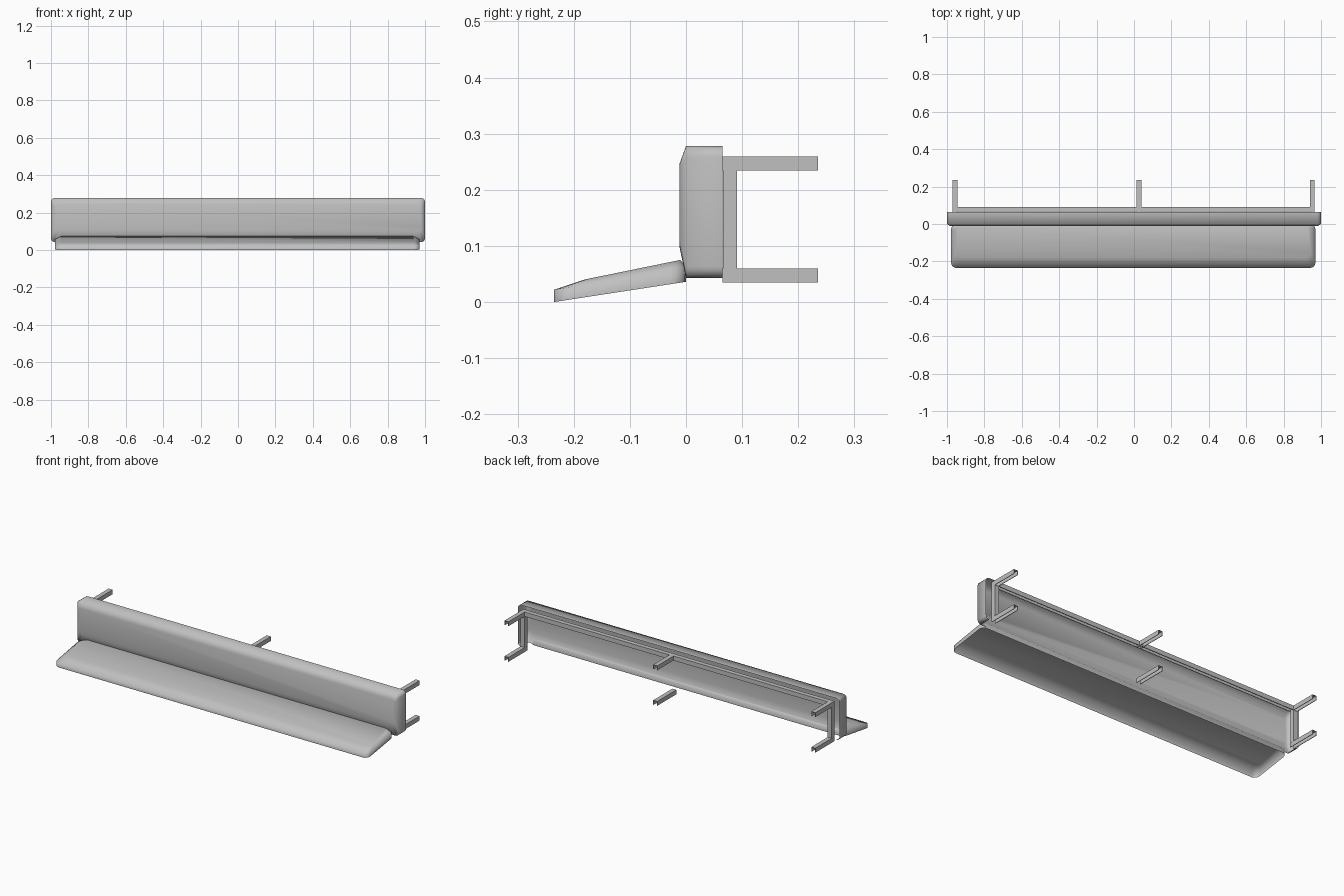
import bpy, bmesh, math

cube = bpy.data.objects.get("Cube")
if cube:
    bpy.data.objects.remove(cube, do_unlink=True)

grey = bpy.data.materials.new("light grey")
grey.use_nodes = True
colour = (0.53, 0.53, 0.53, 1)
grey.diffuse_color = colour
grey.node_tree.nodes["Principled BSDF"].inputs["Base Color"].default_value = colour

STEPS = 4  # segments per rounded corner


def finish(name, bm, smooth=0):
    bmesh.ops.recalc_face_normals(bm, faces=bm.faces)
    mesh = bpy.data.meshes.new(name)
    bm.to_mesh(mesh)
    bm.free()
    mesh.materials.append(grey)
    ob = bpy.data.objects.new(name, mesh)
    bpy.context.collection.objects.link(ob)
    if smooth:
        bpy.ops.object.select_all(action='DESELECT')
        ob.select_set(True)
        bpy.context.view_layer.objects.active = ob
        bpy.ops.object.shade_smooth_by_angle(angle=math.radians(smooth))
    return ob


def rounded_rect(x0, x1, v0, v1, r):
    """Outline of a rectangle with rounded corners."""
    pts = []
    corners = [(x1 - r, v1 - r), (x0 + r, v1 - r), (x0 + r, v0 + r), (x1 - r, v0 + r)]
    for i, (cx, cv) in enumerate(corners):
        for s in range(STEPS + 1):
            a = math.pi / 2 * (i + s / STEPS)
            pts.append((cx + r * math.cos(a), cv + r * math.sin(a)))
    return pts


def loft_shell(bm, rings, open_edge=None):
    """Skin rings from the open rim to the closed face; open_edge is left out of the rim."""
    loops = [[bm.verts.new(p) for p in ring] for ring in rings]
    for k, (a, b) in enumerate(zip(loops, loops[1:])):
        for i in range(len(a)):
            if k == 0 and i == open_edge:
                continue
            j = (i + 1) % len(a)
            bm.faces.new((a[i], a[j], b[j], b[i]))
    bm.faces.new(loops[-1])


# Bumper: a pressed shell, open at the back and along the underside
bm = bmesh.new()
rings = []
for y, inset, low, high in ((0.065, 0, 0.043, 0.278), (0, 0, 0.043, 0.278),
                            (-0.012, 0.018, 0.1, 0.245)):
    outline = rounded_rect(-1 + inset, 1 - inset, low, high, 0.02)
    rings.append([(x, y, z) for x, z in outline])
loft_shell(bm, rings, open_edge=3 * (STEPS + 1) - 1)
finish("bumper_shell", bm, 80)


def slope(y, z_back, z_front):
    return z_front + (z_back - z_front) * (y + 0.235) / 0.235


# Splitter: a sloping pressed tray, open underneath
bm = bmesh.new()
rings = []
for inset, front, back, z_back, z_front in ((0, 0, 0, 0.036, 0), (0, 0, 0, 0.062, 0.022),
                                            (0.025, 0.055, 0.01, 0.077, 0.029)):
    outline = rounded_rect(-0.978 + inset, 0.97 - inset, -0.235 + front, -back, 0.028)
    rings.append([(x, y, slope(y, z_back, z_front)) for x, y in outline])
loft_shell(bm, rings)
finish("front_splitter", bm, 80)


def channel(name, start, end, across, up, size=0.025):
    """Thin folded channel: a web on the 'up' side and two flanges."""
    bm = bmesh.new()
    h = size / 2
    section = [(-h, -h), (-h, h), (h, h), (h, -h)]
    ends = []
    for c in (start, end):
        ends.append([bm.verts.new([c[i] + a * across[i] + u * up[i] for i in range(3)])
                     for a, u in section])
    for i in range(3):
        bm.faces.new((ends[0][i], ends[0][i + 1], ends[1][i + 1], ends[1][i]))
    ob = finish(name, bm)
    solid = ob.modifiers.new("sheet", 'SOLIDIFY')
    solid.thickness = 0.003
    solid.offset = -1


X, Y, Z = (1, 0, 0), (0, 1, 0), (0, 0, 1)

# Mounting brackets running rearward
for side, x in (("right", -0.957), ("centre", 0.027), ("left", 0.953)):
    for level, z in (("lower", 0.047), ("upper", 0.247)):
        channel(f"{side}_{level}_bracket", (x, 0.065, z), (x, 0.235, z), X, Z)

# Upright posts and the long rail joining the brackets
for side, x in (("right", -0.957), ("left", 0.953)):
    channel(f"{side}_post", (x, 0.078, 0.06), (x, 0.078, 0.235), X, Y)
channel("upper_rail", (-0.945, 0.078, 0.247), (0.941, 0.078, 0.247), Y, Z)
